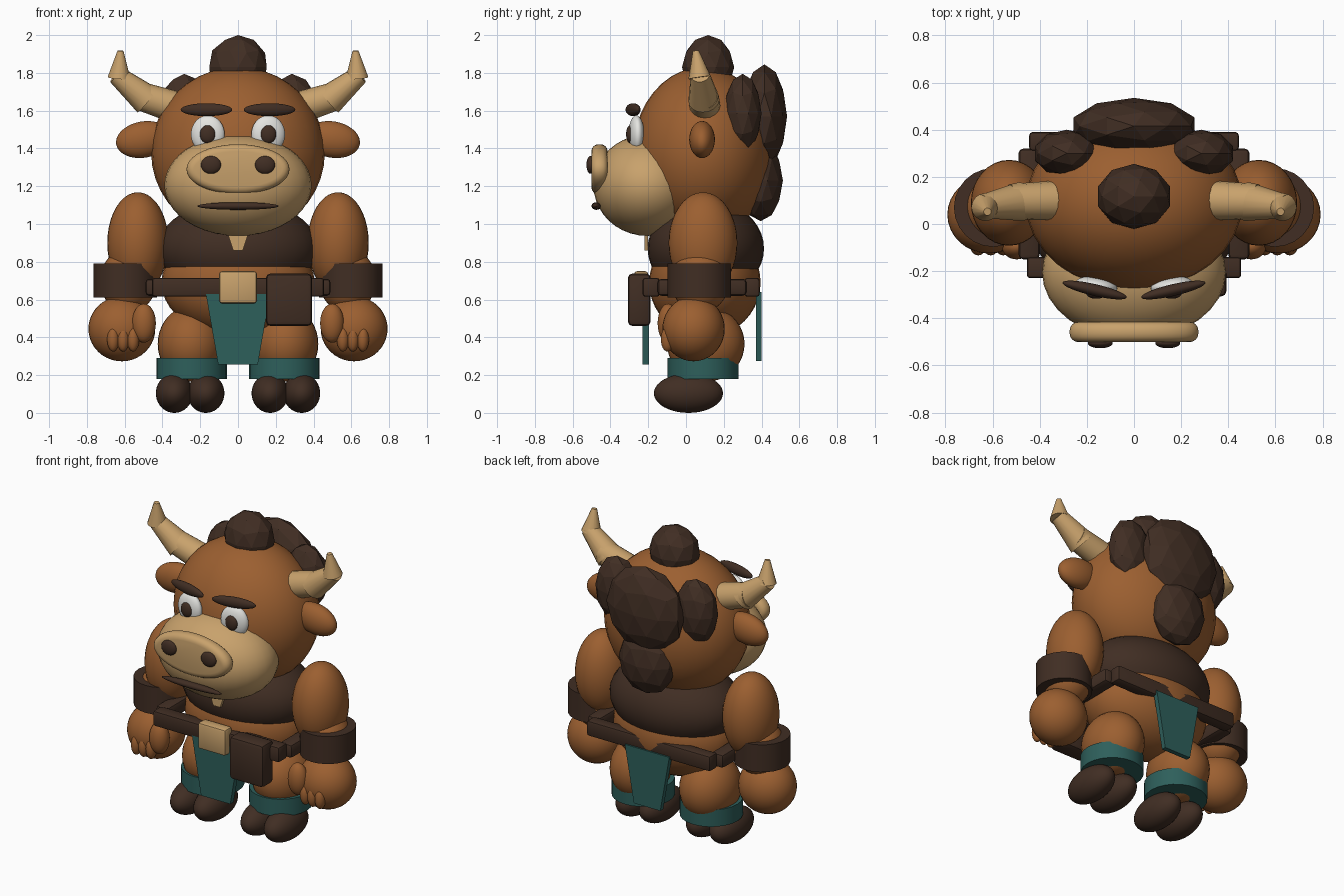
import bpy, bmesh, math
from mathutils import Matrix, Vector, Euler

if "Cube" in bpy.data.objects:
    bpy.data.objects.remove(bpy.data.objects["Cube"])


def mat(name, r, g, b):
    m = bpy.data.materials.new(name)
    m.diffuse_color = (r, g, b, 1)
    m.use_nodes = True
    m.node_tree.nodes["Principled BSDF"].inputs["Base Color"].default_value = m.diffuse_color
    return m


BROWN = mat("brown_fur", 0.33, 0.115, 0.03)
DARK = mat("dark_brown", 0.052, 0.027, 0.017)
TAN = mat("tan", 0.58, 0.36, 0.15)
TEAL = mat("teal_cloth", 0.027, 0.115, 0.105)
WHITE = mat("eye_white", 0.78, 0.78, 0.75)


def finish(bm, name, m, smooth=True, bevel=0, segs=2):
    bmesh.ops.recalc_face_normals(bm, faces=bm.faces)
    if bevel:
        edges = [e for e in bm.edges if e.calc_face_angle(0) > 0.6]
        bmesh.ops.bevel(bm, geom=edges, offset=bevel, segments=segs, profile=0.5, affect='EDGES')
    me = bpy.data.meshes.new(name)
    bm.to_mesh(me)
    bm.free()
    me.materials.append(m)
    for p in me.polygons:
        p.use_smooth = smooth
    if smooth:
        me.set_sharp_from_angle(angle=math.radians(35))
    ob = bpy.data.objects.new(name, me)
    bpy.context.scene.collection.objects.link(ob)
    return ob


def place(bm, loc, size, rot=(0, 0, 0)):
    r = Euler([math.radians(a) for a in rot]).to_matrix().to_4x4()
    bm.transform(Matrix.Translation(loc) @ r @ Matrix.Diagonal((*size, 1)))


def ball(name, m, loc, radii, rot=(0, 0, 0), cut=None):
    bm = bmesh.new()
    bmesh.ops.create_uvsphere(bm, u_segments=32, v_segments=20, radius=1)
    place(bm, loc, radii, rot)
    if cut is not None:  # flat lower hem
        bmesh.ops.bisect_plane(bm, geom=bm.verts[:] + bm.edges[:] + bm.faces[:],
                               plane_co=(0, 0, cut), plane_no=(0, 0, 1), clear_inner=True)
        bmesh.ops.holes_fill(bm, edges=[e for e in bm.edges if e.is_boundary])
    return finish(bm, name, m)


def lump(name, loc, radii, rot=(0, 0, 0)):
    bm = bmesh.new()
    bmesh.ops.create_icosphere(bm, subdivisions=2, radius=1)
    place(bm, loc, radii, rot)
    return finish(bm, name, DARK, smooth=False)


def box(name, m, lo, hi, bevel=0.015):
    bm = bmesh.new()
    bmesh.ops.create_cube(bm, size=1)
    lo, hi = Vector(lo), Vector(hi)
    place(bm, (lo + hi) / 2, hi - lo)
    return finish(bm, name, m, bevel=bevel)


def tube(name, m, a, b, r1, r2, sides=24, bevel=0, squash=1):
    a, b = Vector(a), Vector(b)
    bm = bmesh.new()
    bmesh.ops.create_cone(bm, cap_ends=True, segments=sides, radius1=r1, radius2=r2,
                          depth=(b - a).length)
    bm.transform(Matrix.Translation((a + b) / 2)
                 @ (b - a).to_track_quat('Z', 'Y').to_matrix().to_4x4()
                 @ Matrix.Diagonal((1, squash, 1, 1)))
    return finish(bm, name, m, bevel=bevel, segs=3)


def flap(name, m, top, bottom, z1, z0, y0, y1):
    bm = bmesh.new()
    outline = [(-top, z1), (top, z1), (bottom, z0), (-bottom, z0)]
    f = bm.faces.new([bm.verts.new((x, y0, z)) for x, z in outline])
    ext = bmesh.ops.extrude_face_region(bm, geom=[f])
    for v in ext['geom']:
        if isinstance(v, bmesh.types.BMVert):
            v.co.y = y1
    return finish(bm, name, m)


# Head and face
ball("head", BROWN, (0, 0.09, 1.38), (0.46, 0.37, 0.45))
ball("muzzle", TAN, (0, -0.205, 1.205), (0.39, 0.285, 0.268))
bm = bmesh.new()
bmesh.ops.create_cone(bm, cap_ends=True, segments=40, radius1=1, radius2=1, depth=2)
bm.transform(Matrix.Rotation(math.pi / 2, 4, 'X'))
place(bm, (0, -0.458, 1.29), (0.273, 0.043, 0.132))
finish(bm, "snout", TAN, bevel=0.037, segs=4)
ball("mouth", DARK, (0, -0.475, 1.095), (0.215, 0.025, 0.02))
flap("goatee", TAN, 0.055, 0.025, 0.95, 0.86, -0.22, -0.2)

# Faceted hair
lump("top_tuft", (0, 0.117, 1.83), (0.16, 0.138, 0.17))
lump("back_mane", (0, 0.415, 1.57), (0.27, 0.12, 0.275))
lump("lower_mane", (0, 0.395, 1.23), (0.19, 0.118, 0.215))

# Torso and vest
ball("belly", BROWN, (0, 0.1, 0.69), (0.405, 0.295, 0.29))
ball("vest", DARK, (0, 0.105, 0.87), (0.425, 0.308, 0.26), cut=0.755)

# Belt, buckle, pouch and cloth
box("belt_front", DARK, (-0.455, -0.23, 0.615), (0.455, -0.14, 0.715))
box("belt_back", DARK, (-0.445, 0.31, 0.615), (0.445, 0.39, 0.715))
box("buckle", TAN, (-0.1, -0.275, 0.58), (0.1, -0.2, 0.75))
box("pouch", DARK, (0.147, -0.308, 0.46), (0.393, -0.187, 0.738), 0.025)
flap("front_cloth", TEAL, 0.17, 0.105, 0.63, 0.257, -0.23, -0.195)
flap("back_cloth", TEAL, 0.16, 0.095, 0.64, 0.275, 0.37, 0.4)

for s, side in ((-1, "left"), (1, "right")):
    def n(part):
        return side + "_" + part

    # Eyes, brows, nostrils, ears
    ball(n("eye"), WHITE, (s * 0.16, -0.263, 1.475), (0.09, 0.04, 0.1), (0, 0, s * 8))
    ball(n("pupil"), DARK, (s * 0.16, -0.295, 1.475), (0.042, 0.022, 0.048))
    ball(n("brow"), DARK, (s * 0.167, -0.28, 1.605), (0.14, 0.025, 0.034), (0, 0, s * 13))
    ball(n("nostril"), DARK, (s * 0.143, -0.505, 1.313), (0.053, 0.022, 0.047))
    ball(n("ear"), BROWN, (s * 0.5, 0.085, 1.447), (0.147, 0.068, 0.096), (0, s * 10, 0))
    lump(n("side_mane"), (s * 0.285, 0.3, 1.585), (0.142, 0.1, 0.21))

    # Three stepped horn segments
    tube(n("horn_base"), TAN, (s * 0.32, 0.1, 1.615), (s * 0.525, 0.095, 1.68), 0.085, 0.075, 16)
    tube(n("horn_middle"), TAN, (s * 0.48, 0.095, 1.655), (s * 0.645, 0.075, 1.79), 0.083, 0.05, 16)
    tube(n("horn_tip"), TAN, (s * 0.63, 0.072, 1.775), (s * 0.622, 0.052, 1.917), 0.06, 0.016, 16)

    # Arms, wristbands, hands
    ball(n("upper_arm"), BROWN, (s * 0.53, 0.09, 0.9), (0.162, 0.182, 0.268))
    ball(n("forearm"), BROWN, (s * 0.58, 0.075, 0.7), (0.15, 0.155, 0.17))
    tube(n("wristband"), DARK, (s * 0.597, 0.07, 0.612), (s * 0.597, 0.07, 0.79), 0.167, 0.167, 24)
    ball(n("hand"), BROWN, (s * 0.615, 0.04, 0.445), (0.177, 0.165, 0.172))
    for i in range(3):
        ball(n("finger_%d" % (i + 1)), BROWN, (s * (0.555 + 0.053 * i), -0.098, 0.39),
             (0.032, 0.035, 0.065))
    ball(n("thumb"), BROWN, (s * 0.498, -0.095, 0.475), (0.063, 0.055, 0.103))

    # Side belt links
    box(n("belt_side"), DARK, (s * 0.445 - 0.045, -0.15, 0.62), (s * 0.445 + 0.045, 0.32, 0.71), 0.02)

    # Legs, cuffs, two-toed feet
    ball(n("leg"), BROWN, (s * 0.25, 0.105, 0.365), (0.175, 0.205, 0.2))
    tube(n("cuff"), TEAL, (s * 0.245, 0.09, 0.18), (s * 0.245, 0.09, 0.29), 0.187, 0.187, 24)
    for x, toe in ((0.17, "inner_toe"), (0.337, "outer_toe")):
        ball(n(toe), DARK, (s * x, 0.013, 0.104), (0.098, 0.183, 0.104))
